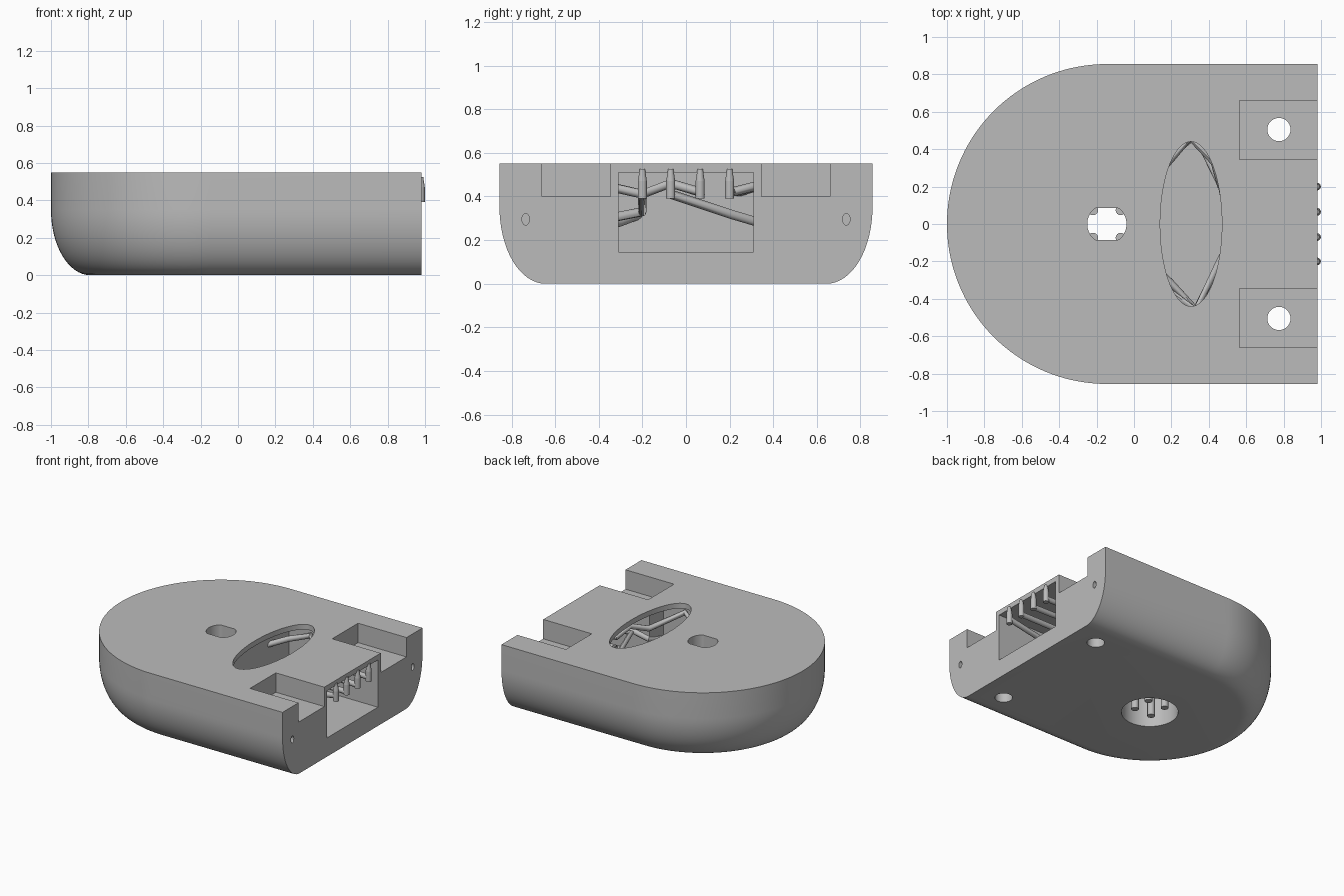
import bpy, bmesh, math
from mathutils import Matrix

old = bpy.data.objects.get("Cube")
if old:
    bpy.data.objects.remove(old, do_unlink=True)

grey = bpy.data.materials.new("plain grey")
grey.use_nodes = True
COLOUR = (0.5, 0.5, 0.5, 1)
grey.diffuse_color = COLOUR
grey.node_tree.nodes["Principled BSDF"].inputs["Base Color"].default_value = COLOUR

END, CX, R, TOP = 0.98, -0.145, 0.855, 0.55


def loft(name, rings):
    """Closed solid through a list of equal-length rings of points."""
    bm = bmesh.new()
    loops = [[bm.verts.new(p) for p in ring] for ring in rings]
    n = len(loops[0])
    for a, b in zip(loops, loops[1:]):
        for i in range(n):
            j = (i + 1) % n
            bm.faces.new((a[i], a[j], b[j], b[i]))
    bm.faces.new(loops[0][::-1])
    bm.faces.new(loops[-1])
    bmesh.ops.recalc_face_normals(bm, faces=bm.faces)
    mesh = bpy.data.meshes.new(name)
    bm.to_mesh(mesh)
    bm.free()
    mesh.materials.append(grey)
    obj = bpy.data.objects.new(name, mesh)
    bpy.context.collection.objects.link(obj)
    return obj


def column(name, x, y, rx, ry, z0, z1, flat=9, sides=48, taper=1):
    """Elliptical column, with optional flats at y +-flat and a tapered top."""
    def ring(z, s):
        pts = []
        for i in range(sides):
            a = math.tau * (i + 0.5) / sides
            dy = max(-flat, min(flat, ry * math.sin(a)))
            pts.append((x + s * rx * math.cos(a), y + s * dy, z))
        return pts
    return loft(name, [ring(z0, 1), ring(z1, taper)])


def block(name, x0, x1, y0, y1, z0, z1):
    return loft(name, [[(x0, y0, z), (x1, y0, z), (x1, y1, z), (x0, y1, z)]
                       for z in (z0, z1)])


def outline(inset, z):
    r = R - inset
    arc = [math.pi * (0.5 + i / 72) for i in range(73)]
    pts = [(CX + r * math.cos(a), r * math.sin(a), z) for a in arc]
    return [(END, r, z)] + pts + [(END, -r, z)]


def activate(obj):
    bpy.ops.object.select_all(action='DESELECT')
    obj.select_set(True)
    bpy.context.view_layer.objects.active = obj


# Body: D-shaped plan with an elliptical lower edge
levels = []
for i in range(17):
    a = math.pi / 2 * i / 16
    levels.append(outline(0.21 * (1 - math.sin(a)), 0.35 * (1 - math.cos(a))))
body = loft("body", levels + [outline(0, TOP)])

# Cavities and openings
cutters = [
    block("connector_opening", 0.4, 1.1, -0.31, 0.31, 0.145, 0.51),
    block("inner_chamber", 0.1, 0.53, -0.48, 0.48, 0.145, 0.51),
    column("oval_window", 0.305, 0, 0.165, 0.44, 0.3, 0.7, sides=96),
    column("bottom_recess", CX, 0, 0.2, 0.2, -0.1, 0.35, sides=64),
    column("top_slot", CX, 0, 0.105, 0.105, 0.2, 0.7, flat=0.085),
]
for s in (-1, 1):
    y0, y1 = sorted((s * 0.345, s * 0.66))
    cutters.append(block("corner_pocket", 0.565, 1.1, y0, y1, 0.4, 0.7))
    cutters.append(column("screw_hole", 0.775, s * 0.505, 0.062, 0.062, -0.1, 0.5))
    side = column("end_hole", 0, 0, 0.027, 0.017, -0.3, 0.1, sides=24)
    side.data.transform(Matrix.Translation((END, s * 0.735, 0.295))
                        @ Matrix.Rotation(math.pi / 2, 4, 'Y'))
    cutters.append(side)

for cutter in cutters:
    activate(body)
    mod = body.modifiers.new("cut", 'BOOLEAN')
    mod.operation = 'DIFFERENCE'
    mod.solver = 'EXACT'
    mod.object = cutter
    bpy.ops.object.modifier_apply(modifier=mod.name)
    bpy.data.objects.remove(cutter, do_unlink=True)
activate(body)
bpy.ops.object.shade_smooth_by_angle(angle=math.radians(30))


def wire(name, points):
    """Round wire with straight segments."""
    curve = bpy.data.curves.new(name, 'CURVE')
    curve.dimensions = '3D'
    curve.bevel_depth = 0.021
    curve.bevel_resolution = 3
    curve.use_fill_caps = True
    spline = curve.splines.new('POLY')
    spline.points.add(len(points) - 1)
    for p, co in zip(spline.points, points):
        p.co = (*co, 1)
    curve.materials.append(grey)
    obj = bpy.data.objects.new(name, curve)
    bpy.context.collection.objects.link(obj)
    activate(obj)
    bpy.ops.object.convert(target='MESH')
    bpy.ops.object.shade_smooth_by_angle(angle=math.radians(40))


# Wires run from the end contacts around the oval window to the pins
P = 0.074
wire("wire_1", [(0.97, -0.2, 0.43), (0.46, -0.2, 0.33), (0.33, -0.45, 0.28),
                (0.19, -0.31, 0.28), (CX + P, -P, 0.37)])
wire("wire_2", [(0.97, 0.2, 0.42), (0.46, 0.21, 0.42), (0.43, 0.33, 0.45),
                (0.3, 0.46, 0.46), (0.19, 0.34, 0.45), (CX + P, P, 0.37)])
wire("wire_3", [(0.97, -0.07, 0.41), (0.52, -0.07, 0.41), (0.47, 0.2, 0.32),
                (0.33, 0.47, 0.24), (0.17, 0.35, 0.24)])
wire("wire_4", [(0.97, 0.065, 0.41), (0.55, 0.065, 0.42), (0.53, -0.07, 0.46),
                (0.46, -0.2, 0.41), (0.33, -0.46, 0.47), (0.17, -0.35, 0.46)])

# End contacts: short stems with tapered tips
for y in (-0.2, -0.07, 0.065, 0.2):
    for part in (("contact_stem", 0.39, 0.47, 1), ("contact_tip", 0.47, 0.525, 0.6)):
        name, z0, z1, taper = part
        obj = column(name, 0.978, y, 0.021, 0.021, z0, z1, sides=16, taper=taper)
        activate(obj)
        bpy.ops.object.shade_smooth_by_angle(angle=math.radians(40))

# Pins hanging in the bottom recess
for sx in (-1, 1):
    for sy in (-1, 1):
        pin = column("recess_pin", CX + sx * P, sy * P, 0.027, 0.027, 0.03, 0.4, sides=20)
        activate(pin)
        bpy.ops.object.shade_smooth_by_angle(angle=math.radians(40))
